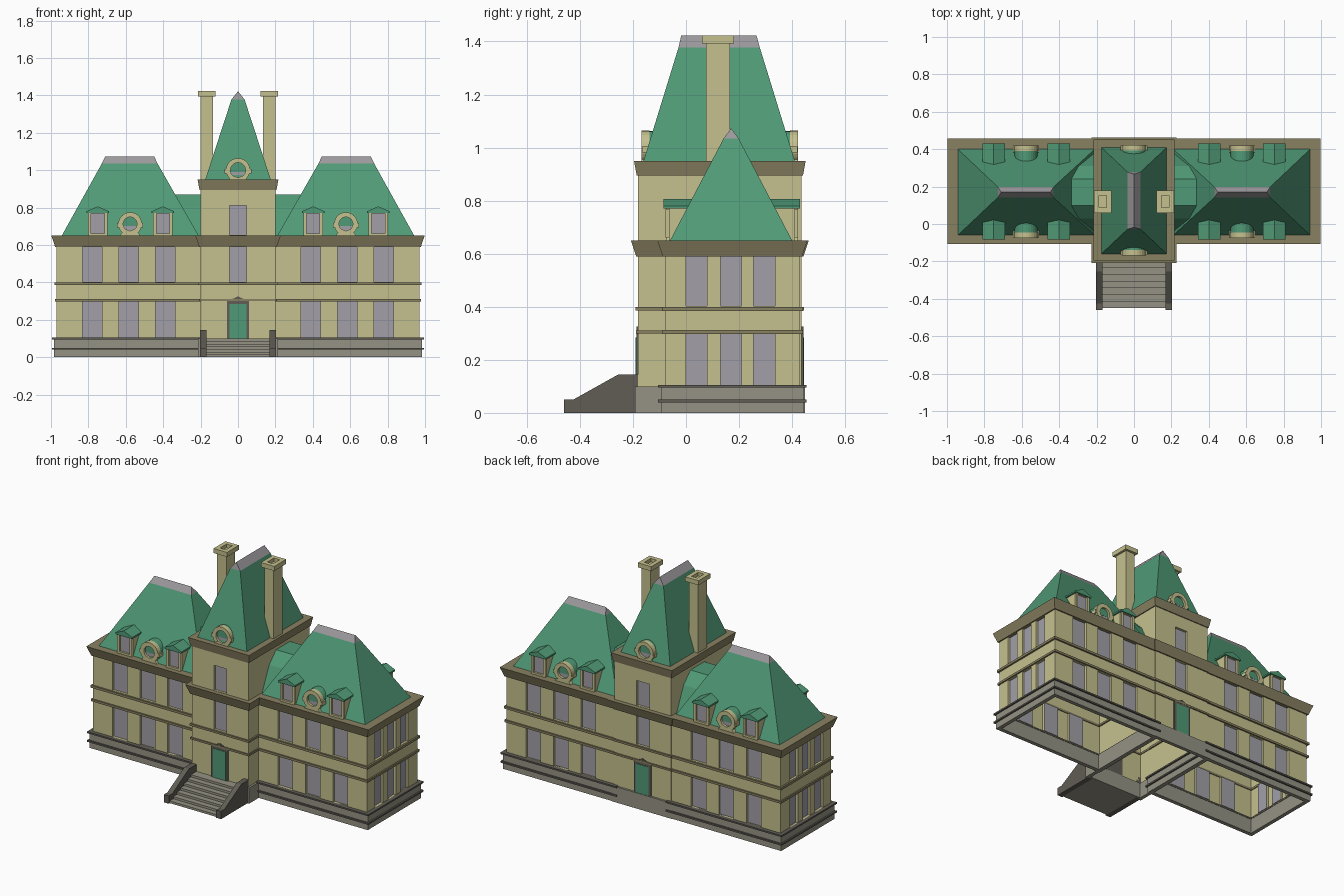
import bpy, bmesh
from math import sin, cos, radians
from mathutils import Vector

if "Cube" in bpy.data.objects:
    bpy.data.objects.remove(bpy.data.objects["Cube"])


def material(name, rgb):
    m = bpy.data.materials.new(name)
    m.diffuse_color = (*rgb, 1)
    m.use_nodes = True
    m.node_tree.nodes["Principled BSDF"].inputs["Base Color"].default_value = m.diffuse_color
    return m


WALL = material("plaster", (0.56, 0.53, 0.27))
TRIM = material("brown_trim", (0.25, 0.22, 0.12))
ROOF = material("green_roof", (0.08, 0.32, 0.18))
GLASS = material("window_grey", (0.36, 0.35, 0.39))
STONE = material("stone", (0.30, 0.29, 0.23))
DARK = material("dark_stone", (0.12, 0.11, 0.09))
CAP = material("roof_cap", (0.33, 0.32, 0.33))


def build(name, verts, faces, *mats, glass=(), facing=None):
    bm = bmesh.new()
    vs = [bm.verts.new(v) for v in verts]
    for i, f in enumerate(faces):
        face = bm.faces.new([vs[k] for k in f])
        face.material_index = 1 if i in glass else 0
    bmesh.ops.remove_doubles(bm, verts=bm.verts, dist=1e-5)
    bmesh.ops.recalc_face_normals(bm, faces=bm.faces)
    if facing is not None:
        bm.normal_update()
        if sum(f.normal.dot(facing) * f.calc_area() for f in bm.faces) < 0:
            bmesh.ops.reverse_faces(bm, faces=bm.faces)
    me = bpy.data.meshes.new(name)
    bm.to_mesh(me)
    bm.free()
    for m in mats:
        me.materials.append(m)
    ob = bpy.data.objects.new(name, me)
    bpy.context.collection.objects.link(ob)
    return ob


def loft(name, rects, mat):
    """Solid through stacked rectangles (x0, x1, y0, y1, z)."""
    v = [p for a, b, c, d, z in rects for p in ((a, c, z), (b, c, z), (b, d, z), (a, d, z))]
    n = len(rects)
    f = [(4*i + k, 4*i + (k+1) % 4, 4*i + 4 + (k+1) % 4, 4*i + 4 + k) for i in range(n-1) for k in range(4)]
    f.append((3, 2, 1, 0))
    if rects[-1][2] != rects[-1][3] and rects[-1][0] != rects[-1][1]:
        f.append(tuple(range(4*n - 4, 4*n)))
        return build(name, v, f, mat)
    # ridge: drop collapsed corners
    alias = {}
    top = rects[-1]
    for i in range(4*n - 4, 4*n):
        alias[i] = next(j for j in range(4*n - 4, 4*n) if v[j] == v[i])
    g = []
    for face in f:
        out = []
        for k in face:
            k = alias.get(k, k)
            if k not in out:
                out.append(k)
        if len(out) > 2:
            g.append(out)
    ob = build(name, v, g, mat)
    return ob


def box(name, x0, x1, y0, y1, z0, z1, mat):
    return loft(name, [(x0, x1, y0, y1, z0), (x0, x1, y0, y1, z1)], mat)


def frame(name, rect, profile, mat):
    """Moulding: closed (outset, z) profile swept round a rectangle."""
    x0, x1, y0, y1 = rect
    n = len(profile)
    v = []
    for x, y, sx, sy in ((x0, y0, -1, -1), (x1, y0, 1, -1), (x1, y1, 1, 1), (x0, y1, -1, 1)):
        v += [(x + sx*o, y + sy*o, z) for o, z in profile]
    f = [(c*n + i, c*n + (i+1) % n, (c+1) % 4*n + (i+1) % n, (c+1) % 4*n + i) for c in range(4) for i in range(n)]
    return build(name, v, f, mat)


def band(name, rect, o0, o1, z0, z1, mat):
    return frame(name, rect, [(o0, z0), (o1, z0), (o1, z1), (o0, z1)], mat)


def facade(name, a, b, inward, z0, z1, openings=(), depth=0.015):
    """Wall sheet from a to b with recessed panes; openings are (u0, u1, z0, z1)."""
    a, b, inw = Vector((*a, 0)), Vector((*b, 0)), Vector((*inward, 0))
    length = (b - a).length
    d = (b - a) / length
    us = sorted({0, length, *[o[0] for o in openings], *[o[1] for o in openings]})
    zs = sorted({z0, z1, *[o[2] for o in openings], *[o[3] for o in openings]})
    v, f, glass = [], [], set()

    def quad(*pts):
        f.append(tuple(range(len(v), len(v) + 4)))
        v.extend(a + d*u + inw*w + Vector((0, 0, z)) for u, z, w in pts)

    for u, u2 in zip(us, us[1:]):
        for z, z2 in zip(zs, zs[1:]):
            if not any(o[0] <= u < o[1] and o[2] <= z < o[3] for o in openings):
                quad((u, z, 0), (u2, z, 0), (u2, z2, 0), (u, z2, 0))
    for u, u2, z, z2 in openings:
        c = [(u, z), (u2, z), (u2, z2), (u, z2)]
        for p, q in zip(c, c[1:] + c[:1]):
            quad((*p, 0), (*q, 0), (*q, depth), (*p, depth))
        glass.add(len(f))
        quad(*[(*p, depth) for p in c])
    return build(name, v, f, WALL, GLASS, glass=glass, facing=-inw)


def prism(name, pts, t0, t1, mat, axis="y"):
    """Extrude a 2D outline along x or y."""
    n = len(pts)
    v = [((p, t, z) if axis == "y" else (t, p, z)) for t in (t0, t1) for p, z in pts]
    f = [tuple(range(n)), tuple(range(2*n - 1, n - 1, -1))]
    f += [(i, (i+1) % n, n + (i+1) % n, n + i) for i in range(n)]
    return build(name, v, f, mat)


def arc(x, z, r, a0, a1, n=16):
    return [(x + r*cos(radians(a0 + (a1-a0)*i/n)), z + r*sin(radians(a0 + (a1-a0)*i/n))) for i in range(n + 1)]


def round_dormer(x, z, base, ro, ri, yc, s, dist, back):
    y = lambda t: yc + s*t
    prism("round_dormer_hood", arc(x, z, ro - 0.002, -10, 190), y(back), y(dist - 0.014), ROOF)
    prism("round_dormer_arch", arc(x, z, ro, -50, 230, 20) + arc(x, z, ri, 230, -50, 20), y(dist - 0.03), y(dist), WALL)
    prism("round_dormer_foot", [(x - 0.055, base), (x + 0.055, base), (x + ri*0.75, z - ri*0.72), (x, z - ri),
                                (x - ri*0.75, z - ri*0.72)], y(back), y(dist - 0.001), WALL)
    prism("round_dormer_ear", [(x - ro - 0.007, z - 0.018), (x - ro + 0.008, z - 0.018), (x - ro + 0.008, z + 0.005), (x - ro - 0.007, z + 0.005)], y(dist - 0.04), y(dist - 0.002), WALL)
    prism("round_dormer_ear", [(x + ro + 0.007, z - 0.018), (x + ro - 0.008, z - 0.018), (x + ro - 0.008, z + 0.005), (x + ro + 0.007, z + 0.005)], y(dist - 0.04), y(dist - 0.002), WALL)
    prism("round_dormer_pane", arc(x, z, ri + 0.004, 0, 345, 23), y(back), y(dist - 0.015), GLASS)


def square_dormer(x, yc, s, dist):
    y = lambda t: yc + s*t
    prism("dormer_body", [(x-.05, .65), (x+.05, .65), (x+.05, .775), (x-.05, .775)], y(0.14), y(dist - 0.013), WALL)
    facade("dormer_front", (x - .052, y(dist)), (x + .052, y(dist)), (0, -s), .65, .775, [(.017, .087, .662, .768)], 0.012)
    prism("dormer_hood", [(x-.06, .77), (x+.06, .77), (x+.06, .78), (x, .806), (x-.06, .78)], y(0.1), y(dist + 0.007), ROOF)


TOWER = (-0.2, 0.2, -0.18, 0.435)
CORNICE = [(-.06, .59), (.008, .59), (.012, .603), (.028, .65), (-.06, .65)]

# Wings, mirrored left and right
for s in (-1, 1):
    X = lambda a, b: (min(s*a, s*b), max(s*a, s*b))
    wing = (*X(0.2, 0.97), -0.08, 0.43)
    op = [(c - .252, c - .148, z0, z1) for c in (.39, .585, .78) for z0, z1 in ((.105, .297), (.402, .592))]
    facade("wing_front_wall", (s*.2, -.08), (s*.97, -.08), (0, 1), .09, .6, op)
    facade("wing_back_wall", (s*.2, .43), (s*.97, .43), (0, -1), .09, .6, op)
    side = [(c + .04, c + .12, z0, z1) for c in (.04, .17, .295) for z0, z1 in ((.105, .297), (.402, .592))]
    facade("wing_side_wall", (s*.97, -.08), (s*.97, .43), (-s, 0), .09, .6, side)
    band("wing_base", wing, -0.01, .015, 0, .1, STONE)
    band("wing_base_ledge", wing, -0.005, .025, .04, .05, DARK)
    band("wing_base_top", wing, -0.012, .025, .095, .105, DARK)
    band("wing_lower_band", wing, -0.005, .009, .298, .312, TRIM)
    band("wing_upper_band", wing, -0.005, .011, .385, .4, TRIM)
    frame("wing_cornice", wing, CORNICE, TRIM)
    loft("wing_roof", [(*X(.21, .942), -.06, .4, .65), (*X(.43, .728), .142, .198, 1.035)], ROOF)
    loft("wing_roof_cap", [(*X(.43, .728), .142, .198, 1.035), (*X(.448, .71), .17, .17, 1.073)], CAP)
    # Link roof between tower and wing
    prism("link_roof", [(-.04, .65), (.03, .8), (.1, .87), (.24, .87), (.31, .8), (.38, .65)], s*.195, s*.335, ROOF, "x")
    for f in (-1, 1):
        for x in (.402, .75):
            square_dormer(s*x, .173, f, .25)
        round_dormer(s*.577, .712, .65, .063, .037, .173, f, .248, .13)
    # Chimney
    ch = (*X(.135, .2), .075, .165)
    box("chimney", *ch, .94, 1.4, WALL)
    band("chimney_cap", ch, -.012, .015, 1.393, 1.422, WALL)
    # Tower side wall
    facade("tower_side_wall", (s*.2, -.18), (s*.2, .435), (-s, 0), .09, .91)
    # Stair cheek
    prism("stair_cheek", [(-.46, 0), (-.46, .05), (-.425, .05), (-.255, .145), (-.18, .145), (-.18, 0)],
          s*.168, s*.202, DARK, "x")

# Tower
tw = [(.155, .245, .402, .59), (.155, .245, .652, .812)]
facade("tower_front_wall", (-.2, -.18), (.2, -.18), (0, 1), .09, .91, tw)
facade("tower_back_wall", (-.2, .435), (.2, .435), (0, -1), .09, .91, tw)
band("tower_base", TOWER, -.01, .013, 0, .1, STONE)
band("tower_lower_band", TOWER, -.005, .008, .299, .311, TRIM)
band("tower_upper_band", TOWER, -.005, .01, .386, .399, TRIM)
frame("tower_mid_cornice", TOWER, [(-.005 if o < 0 else o, z) for o, z in CORNICE], TRIM)
frame("tower_top_cornice", TOWER, [(-.08, .895), (.006, .895), (.016, .95), (-.08, .95)], TRIM)
loft("tower_roof", [(-.175, .175, -.16, .41, .95), (-.035, .035, -.028, .278, 1.378)], ROOF)
loft("tower_roof_cap", [(-.035, .035, -.028, .278, 1.378), (0, 0, -.018, .266, 1.422)], CAP)

# Doors and tower dormers, front and back
for f, y in ((-1, -.18), (1, .435)):
    prism("door_surround", [(-.06, .1), (.06, .1), (.06, .298), (0, .325), (-.06, .298)], y - f*.005, y + f*.007, DARK)
    box("door", -.045, .045, *sorted((y, y + f*.01)), .1, .285, ROOF)
    round_dormer(0, 1.0, .945, .064, .04, .127, f, .295, .2)

# Front steps
N = 7
for i in range(N):
    box("step", -.17, .17, -.45 + i*.25/N, -.19, i*.1/N, (i + 1)*.1/N, STONE)
